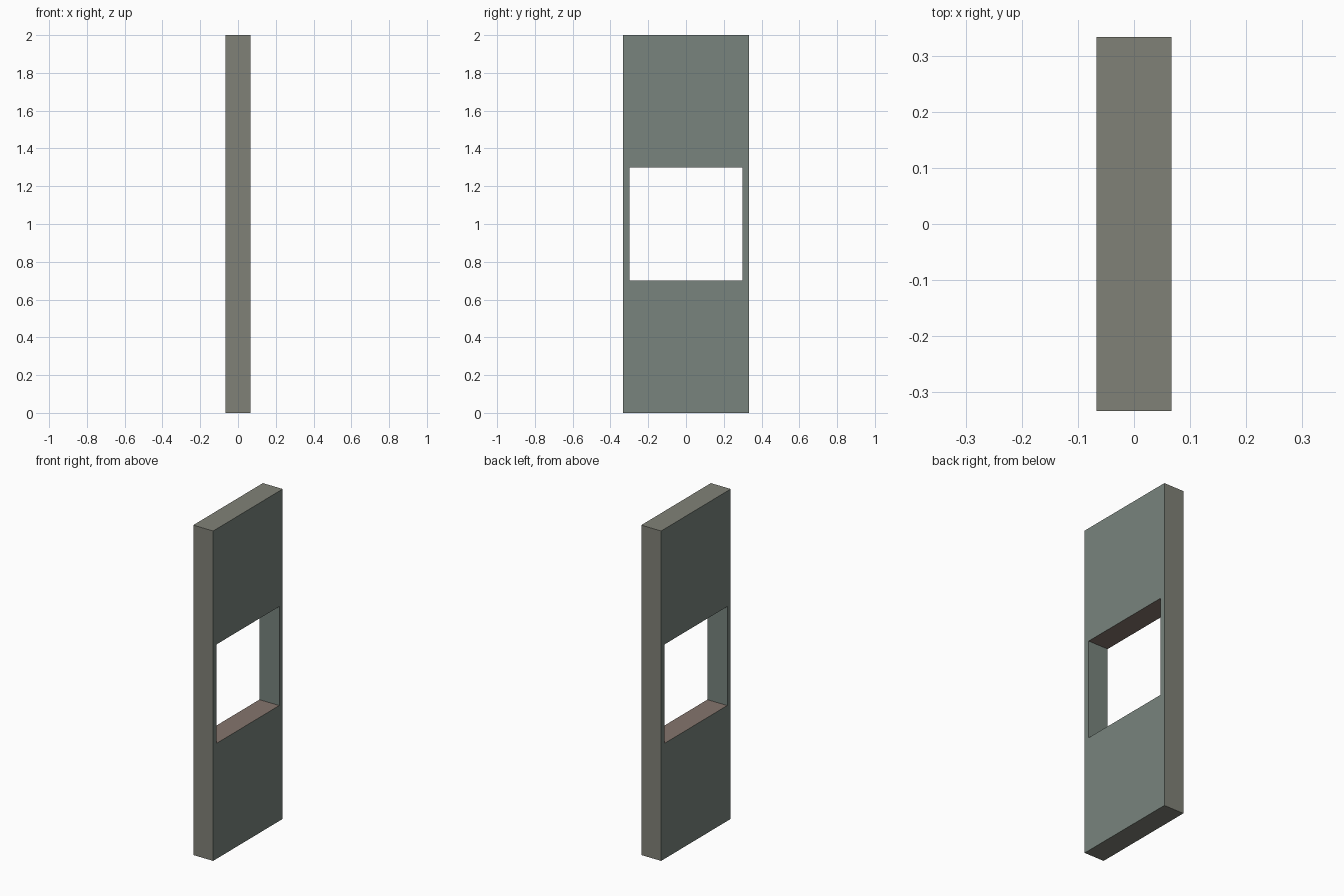
import bpy, bmesh

if "Cube" in bpy.data.objects:
    bpy.data.objects.remove(bpy.data.objects["Cube"])

THICK, HALF_W, HEIGHT = 0.1333, 0.3333, 2.0
HOLE_HALF, HOLE_LOW, HOLE_HIGH = 0.3, 0.7, 1.3
COLOURS = {"green_grey": (0.188, 0.231, 0.206),
           "warm_grey": (0.217, 0.221, 0.185),
           "brown_grey": (0.235, 0.177, 0.152)}
GREEN, WARM, BROWN = range(3)


def ring(bm, x, half, low, high):
    corners = [(-half, low), (half, low), (half, high), (-half, high)]
    return [bm.verts.new((x, y, z)) for y, z in corners]


# Upright slab with a square window cut right through
bm = bmesh.new()
rings = []
for x in (-THICK / 2, THICK / 2):
    rings.append((ring(bm, x, HALF_W, 0, HEIGHT),
                  ring(bm, x, HOLE_HALF, HOLE_LOW, HOLE_HIGH)))
(outer_a, inner_a), (outer_b, inner_b) = rings

# Broad faces, outer edges, then lining (brown sill and head, green jambs)
for p, q, horizontal, vertical in ((outer_a, inner_a, GREEN, GREEN),
                                   (outer_b, inner_b, GREEN, GREEN),
                                   (outer_a, outer_b, WARM, WARM),
                                   (inner_a, inner_b, BROWN, GREEN)):
    for i in range(4):
        j = (i + 1) % 4
        face = bm.faces.new((p[i], p[j], q[j], q[i]))
        face.material_index = vertical if i % 2 else horizontal
bmesh.ops.recalc_face_normals(bm, faces=bm.faces)

mesh = bpy.data.meshes.new("windowed_panel")
bm.to_mesh(mesh)
bm.free()
for name, rgb in COLOURS.items():
    mat = bpy.data.materials.new(name)
    mat.diffuse_color = (*rgb, 1)
    mat.use_nodes = True
    mat.node_tree.nodes["Principled BSDF"].inputs["Base Color"].default_value = mat.diffuse_color
    mesh.materials.append(mat)
panel = bpy.data.objects.new("windowed_panel", mesh)
bpy.context.collection.objects.link(panel)
